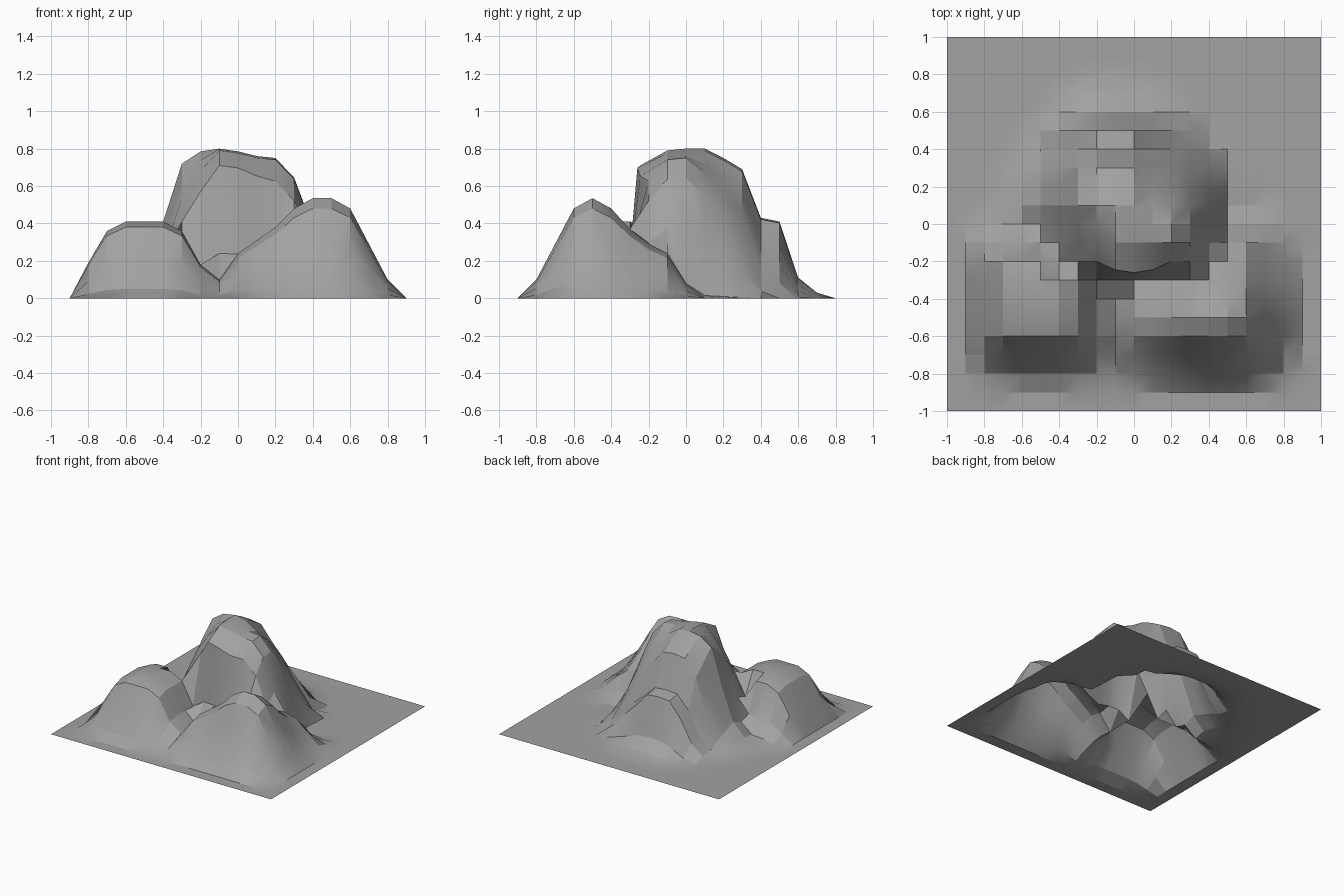
import bpy, bmesh, math

if "Cube" in bpy.data.objects:
    bpy.data.objects.remove(bpy.data.objects["Cube"])

STEP = 0.1


def sample(profile, t):
    """Height of a profile (start, values every STEP) at grid coordinate t."""
    start, values = profile
    i = round((t - start) / STEP)
    return values[i] if 0 <= i < len(values) else 0.0


def hill(along_x, along_y, x, y):
    """Product of a front silhouette and a side silhouette, scaled to the peak."""
    return sample(along_x, x) * sample(along_y, y) / max(along_x[1])


# Left front hill: broad flat top
LEFT_X = (-0.9, [0, .19, .36, .41, .41, .41, .36, .18, .05])
LEFT_Y = (-0.9, [0, .05, .2, .38, .41, .41, .41, .38, .15, .04])

# Right front hill: ridge with a long shoulder behind and to the left
RIGHT_X = (-0.2, [0, .1, .24, .31, .38, .48, .535, .535, .48, .29, .1, 0])
RIGHT_Y = (-0.9, [0, .1, .29, .48, .535, .48, .37, .29, .24, .08, 0])

# Main peak: steep front, stepped back
PEAK_X = (-0.7, [.02, .06, .16, .41, .72, .785, .8, .785, .76, .75, .645, .38, .02])
PEAK_Y = (-0.4, [.03, .24, .71, .79, .8, .8, .75, .69, .43, .41, .11, .03])


def left_hill(x, y):
    # the corner next to the peak is dented
    dent = 0.6 if x > -0.45 and y > -0.25 else 1.0
    return dent * hill(LEFT_X, LEFT_Y, x, y)


def peak(x, y):
    z = hill(PEAK_X, PEAK_Y, x, y)
    # corners of the peak fall away; the back step narrows to the left
    back_right = 1 - 5 * max(x, 0) * max(y, 0)
    front_left = 1 - 6 * max(-x - 0.1, 0) * max(0.1 - y, 0)
    front_right = 1 - 3 * max(x, 0) * max(-y - 0.1, 0)
    back_left = 1 - 6 * max(-x - 0.2, 0) * max(y - 0.1, 0)
    return (z * max(back_right, 0) * max(front_left, 0)
            * front_right * max(back_left, 0))


# Terrain sheet
bm = bmesh.new()
bmesh.ops.create_grid(bm, x_segments=20, y_segments=20, size=1)
for v in bm.verts:
    x, y = v.co.x, v.co.y
    v.co.z = max(left_hill(x, y), hill(RIGHT_X, RIGHT_Y, x, y), peak(x, y))
    # pull the rim of the peak forward into a near-vertical face
    if abs(y + 0.2) < 0.01 and -0.15 < x < 0.15:
        v.co.y -= 0.06 - 0.15 * abs(x)

mesh = bpy.data.meshes.new("hilly_terrain")
bm.to_mesh(mesh)
bm.free()
terrain = bpy.data.objects.new("hilly_terrain", mesh)
bpy.context.collection.objects.link(terrain)

# Dark grey rock
rock = bpy.data.materials.new("dark_grey_rock")
rock.diffuse_color = (0.36, 0.36, 0.36, 1)
rock.use_nodes = True
rock.node_tree.nodes["Principled BSDF"].inputs["Base Color"].default_value = rock.diffuse_color
mesh.materials.append(rock)

bpy.context.view_layer.objects.active = terrain
terrain.select_set(True)
bpy.ops.object.shade_smooth_by_angle(angle=math.radians(20))
